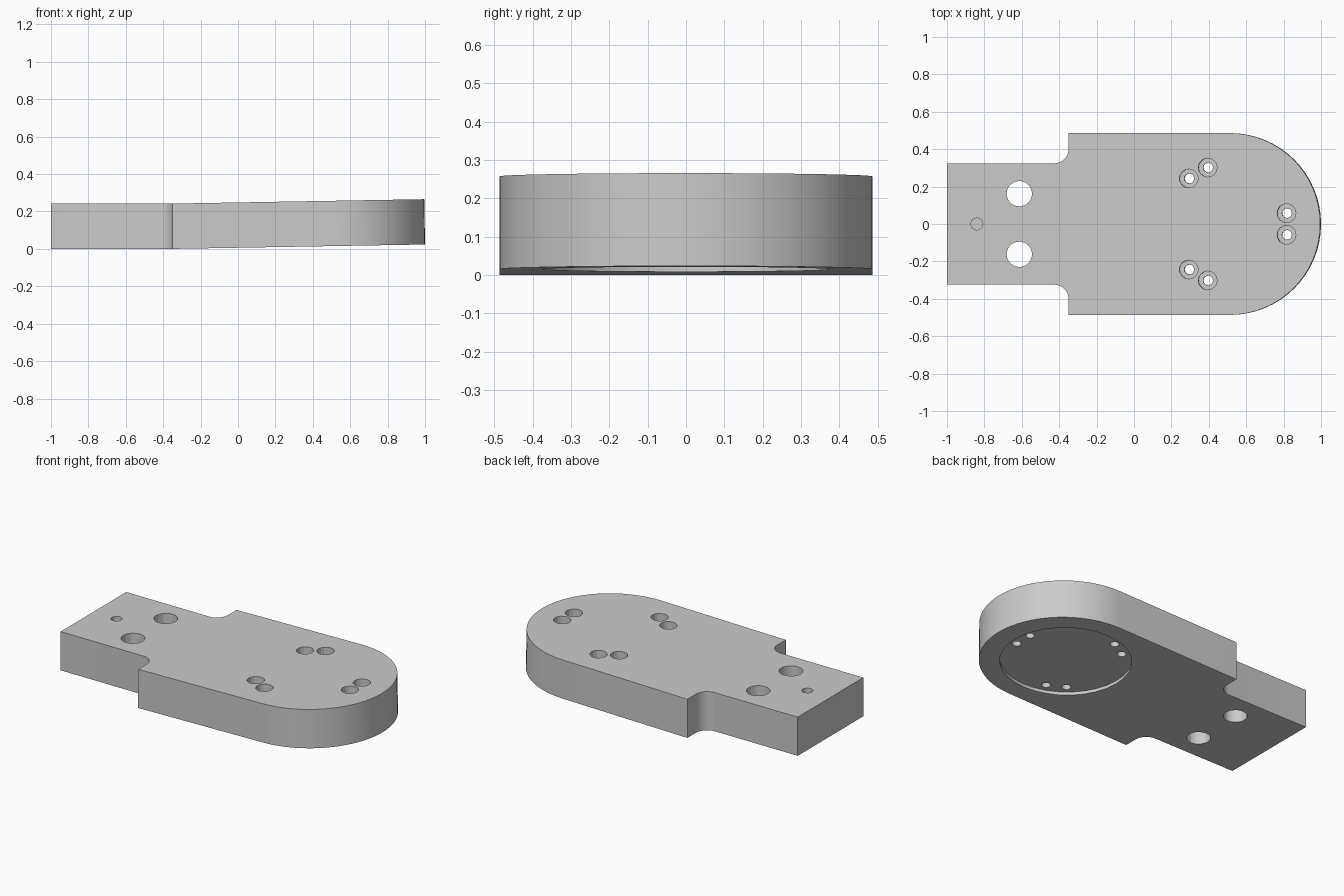
import bpy
import bmesh
from math import cos, sin, pi, radians

cube = bpy.data.objects.get("Cube")
if cube:
    bpy.data.objects.remove(cube, do_unlink=True)

THICK = 0.242       # plate thickness
HALF = 0.486        # half width of the wide end
NECK = 0.324        # half width of the narrow end
STEP = -0.35        # where the plate widens and starts to tilt
FILLET = 0.077
SLOPE = radians(1)
CENTRE = 0.505      # centre of the screw circle

grey = bpy.data.materials.new("plain grey")
grey.use_nodes = True
colour = (0.6, 0.6, 0.6, 1)
grey.diffuse_color = colour
grey.node_tree.nodes["Principled BSDF"].inputs["Base Color"].default_value = colour


def add_object(name, bm):
    bmesh.ops.recalc_face_normals(bm, faces=bm.faces)
    mesh = bpy.data.meshes.new(name)
    bm.to_mesh(mesh)
    bm.free()
    mesh.materials.append(grey)
    obj = bpy.data.objects.new(name, mesh)
    bpy.context.collection.objects.link(obj)
    return obj


def arc(cx, cy, r, a0, a1, n):
    return [(cx + r * cos(a0 + (a1 - a0) * i / n),
             cy + r * sin(a0 + (a1 - a0) * i / n)) for i in range(n + 1)]


def turned(name, x, y, profile, sides):
    """Closed turned solid from (radius, height) pairs, bottom to top."""
    bm = bmesh.new()
    rings = [[bm.verts.new((x + r * cos(2 * pi * i / sides),
                            y + r * sin(2 * pi * i / sides), z))
              for i in range(sides)] for r, z in profile]
    for low, high in zip(rings, rings[1:]):
        for i in range(sides):
            j = (i + 1) % sides
            bm.faces.new((low[i], low[j], high[j], high[i]))
    bm.faces.new(rings[0][::-1])
    bm.faces.new(rings[-1])
    return add_object(name, bm)


# Plate outline: upper half from the square end to the round tip, then mirrored
upper = [(-1, NECK)]
upper += arc(STEP - FILLET, NECK + FILLET, FILLET, -pi / 2, 0, 8)
upper += [(STEP, HALF)]
upper += arc(1 - HALF, 0, HALF, pi / 2, 0, 16)
outline = upper + [(x, -y) for x, y in upper[-2::-1]]

bm = bmesh.new()
base = bm.faces.new([bm.verts.new((x, y, 0)) for x, y in outline])
top = bmesh.ops.extrude_face_region(bm, geom=[base])["geom"]
bmesh.ops.translate(bm, vec=(0, 0, THICK),
                    verts=[v for v in top if isinstance(v, bmesh.types.BMVert)])
plate = add_object("mounting_plate", bm)

# Hole cutters
LOW, HIGH = -0.1, THICK + 0.1
cutters = [turned("locating_hole_cutter", -0.84, 0, [(0.032, 0.12), (0.032, HIGH)], 16),
           turned("recess_cutter", CENTRE, 0, [(0.375, LOW), (0.375, 0.02)], 32)]
for side in (-1, 1):
    cutters.append(turned("bolt_hole_cutter", -0.613, side * 0.162,
                          [(0.068, LOW), (0.068, HIGH)], 24))
    for third in range(3):
        a = radians(120 * third + side * 10.5)
        cutters.append(turned("screw_hole_cutter",
                              CENTRE + 0.32 * cos(a), 0.32 * sin(a),
                              [(0.026, LOW), (0.026, 0.11), (0.05, 0.11), (0.05, HIGH)], 16))

bpy.context.view_layer.objects.active = plate
for cutter in cutters:
    cutter.hide_render = True
    mod = plate.modifiers.new("cut", "BOOLEAN")
    mod.operation = "DIFFERENCE"
    mod.solver = "EXACT"
    mod.object = cutter
    bpy.ops.object.modifier_apply(modifier=mod.name)
for cutter in cutters:
    bpy.data.objects.remove(cutter, do_unlink=True)

# Tilt the wide end slightly upwards from the step
bm = bmesh.new()
bm.from_mesh(plate.data)
bmesh.ops.bisect_plane(bm, geom=bm.verts[:] + bm.edges[:] + bm.faces[:],
                       plane_co=(STEP, 0, 0), plane_no=(1, 0, 0), dist=0.0001)
for v in bm.verts:
    run = v.co.x - STEP
    if run > 0.001:
        v.co.x -= SLOPE * v.co.z
        v.co.z += SLOPE * run
bm.to_mesh(plate.data)
bm.free()

# Smooth the round walls, keep the rims sharp
bpy.ops.object.select_all(action="DESELECT")
plate.select_set(True)
bpy.ops.object.shade_smooth_by_angle(angle=radians(15))
